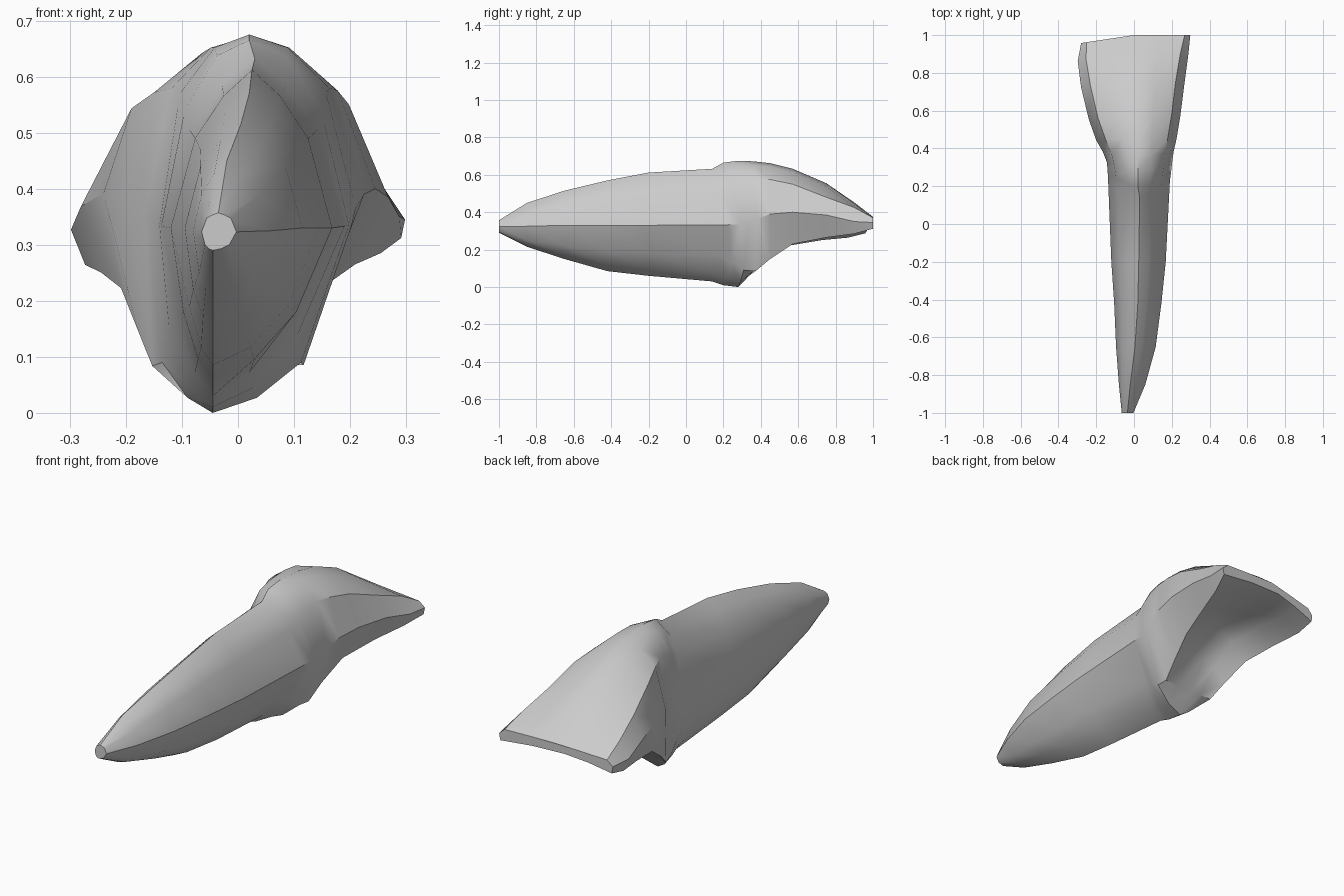
import bpy
import bmesh
import math

cube = bpy.data.objects.get("Cube")
if cube:
    bpy.data.objects.remove(cube, do_unlink=True)

# Section columns: y, right x, left x, crest x, then heights of crest, shoulder,
# side, lower edge and underside, then shoulder and lower edge spread
root = [
    (-1, -.065, -.003, -.035, .357, .347, .323, .3, .29, .7, .7),
    (-.85, -.08, .06, -.02, .45, .39, .325, .25, .215, .75, .7),
    (-.65, -.095, .115, .005, .515, .44, .33, .22, .15, .72, .7),
    (-.42, -.105, .145, .02, .57, .47, .33, .19, .085, .7, .7),
    (-.2, -.12, .168, .025, .612, .49, .33, .18, .06, .7, .7),
    (.14, -.137, .19, .03, .632, .505, .333, .17, .03, .7, .7),
]
crown = [
    (.2, -.14, .198, .02, .665, .54, .335, .13, .01, .72, .8),
    (.28, -.145, .203, .02, .675, .57, .335, .09, 0, .75, .9),
    (.36, -.165, .21, .02, .672, .58, .365, .085, .09, .75, .9),
    (.45, -.2, .225, .02, .662, .575, .39, .15, .23, .77, .86),
    (.57, -.24, .245, .01, .632, .55, .4, .23, .33, .8, .84),
    (.75, -.28, .268, 0, .555, .48, .385, .265, .34, .82, .85),
    (.9, -.298, .288, 0, .452, .425, .35, .285, .325, .85, .9),
    (1, -.28, .298, 0, .375, .37, .345, .312, .338, .9, .98),
]
KEEL_X = -.045


def half_section(row, side_x, lower_scale, arch):
    """Half ring: arch, shoulder, side, lower edge, scoop."""
    y, _, _, crest, z_top, z_sh, z_side, z_low, z_under, w_sh, w_low = row
    w = w_low * lower_scale
    collar = .1 * max(0, 1 - abs(y - .17) / .25)

    def low_x(f):
        return KEEL_X + (side_x - KEEL_X) * f

    return [
        (crest + (side_x - crest) * w_sh * .5, y + collar * .2,
         z_sh + (z_top - z_sh) * arch),
        (crest + (side_x - crest) * w_sh, y + collar * .5, z_sh),
        (side_x, y + collar, z_side),
        (low_x(w), y + collar * .5, z_low),
        (low_x(w * .5), y + collar * .2, z_low + (z_under - z_low) * .7),
    ]


def section(row):
    """Closed ring, with the right corner of the biting edge set back."""
    y = row[0]
    arch = .78 if y > .15 else .62
    left_scale = 1 - .32 * max(0, 1 - abs(y - .32) / .5)
    left = half_section(row, row[2], left_scale, arch)
    right = half_section(row, row[1], 1, arch)
    ring = [(row[3], y, row[4])] + left
    ring += [(KEEL_X, y, row[8])] + right[::-1]
    blend = max(0, y - .3) / .7
    return [(x, y - .15 * max(0, -x) * blend, z - .09 * max(0, -x) * blend)
            for x, y, z in ring]


# Tooth: root and crown lofted as one skin
bm = bmesh.new()
rings = [[bm.verts.new(p) for p in section(row)] for row in root + crown]
for a, b in zip(rings, rings[1:]):
    for i in range(len(a)):
        j = (i + 1) % len(a)
        bm.faces.new((a[i], a[j], b[j], b[i]))
bm.faces.new(rings[0])
bm.faces.new(rings[-1])
bmesh.ops.recalc_face_normals(bm, faces=bm.faces)
mesh = bpy.data.meshes.new("tooth")
bm.to_mesh(mesh)
bm.free()
tooth = bpy.data.objects.new("tooth", mesh)
bpy.context.collection.objects.link(tooth)

# Plain grey material
grey = bpy.data.materials.new("light grey")
grey.use_nodes = True
color = (.6, .6, .6, 1)
grey.diffuse_color = color
grey.node_tree.nodes["Principled BSDF"].inputs["Base Color"].default_value = color
mesh.materials.append(grey)

# Smooth skin with sharp ridges
bpy.ops.object.select_all(action='DESELECT')
tooth.select_set(True)
bpy.context.view_layer.objects.active = tooth
bpy.ops.object.shade_smooth_by_angle(angle=math.radians(35))
